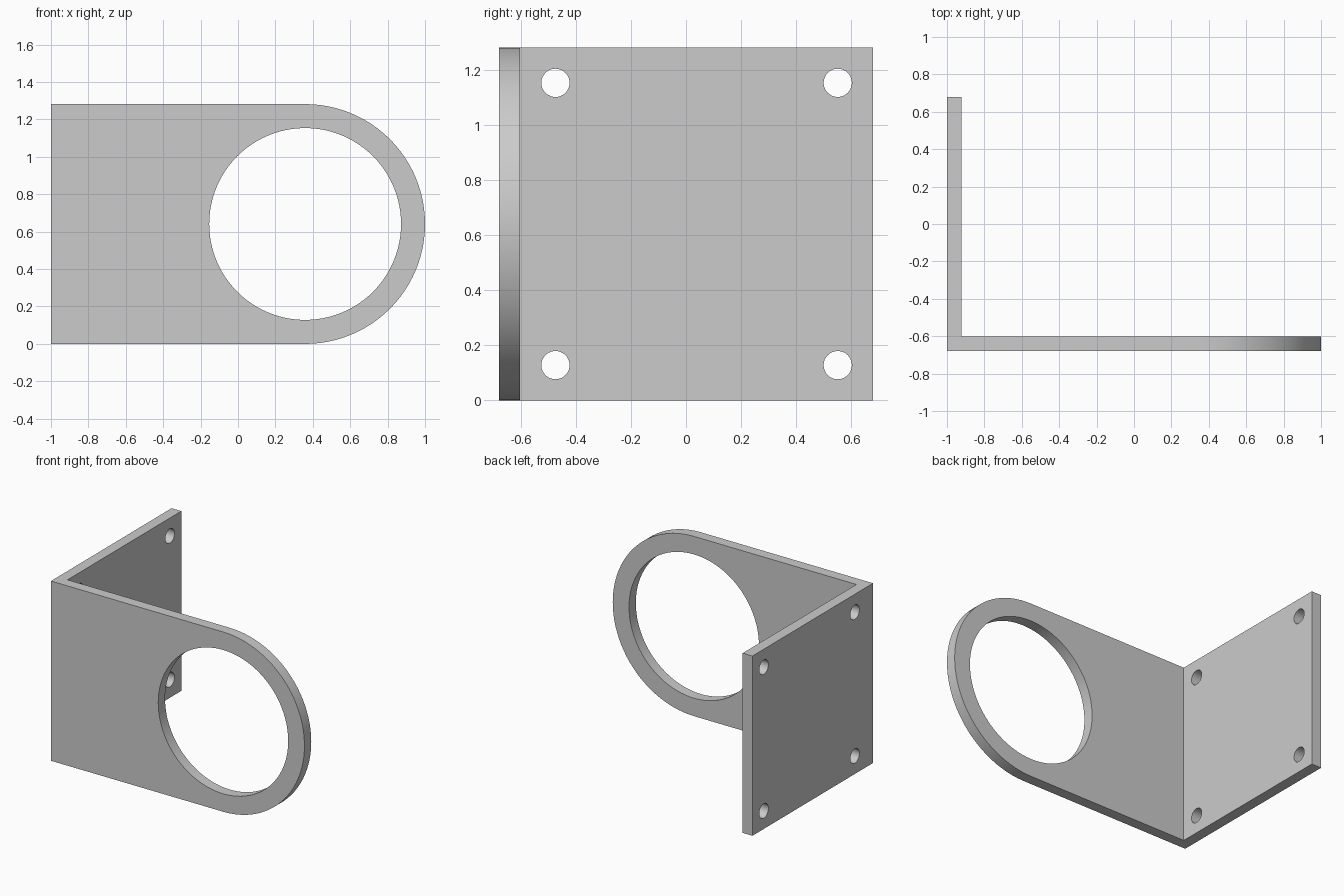
import bpy, bmesh
from math import sin, cos, pi, radians
from mathutils import Matrix, Vector

default_cube = bpy.data.objects.get("Cube")
if default_cube:
    bpy.data.objects.remove(default_cube, do_unlink=True)

U = 1 / 39                      # one design unit
THICK, HEIGHT = 3 * U, 50 * U
X_LEFT, Y_FRONT, Y_BACK = -1.0, -26.5 * U, 26.5 * U
RADIUS = HEIGHT / 2
RING_X = 1 - RADIUS
SEGMENTS = 96

grey = bpy.data.materials.new("light grey")
grey.use_nodes = True
COLOUR = (0.6, 0.6, 0.6, 1)
grey.diffuse_color = COLOUR
grey.node_tree.nodes["Principled BSDF"].inputs["Base Color"].default_value = COLOUR


def add_object(name, bm):
    bmesh.ops.recalc_face_normals(bm, faces=bm.faces)
    mesh = bpy.data.meshes.new(name)
    bm.to_mesh(mesh)
    bm.free()
    mesh.materials.append(grey)
    obj = bpy.data.objects.new(name, mesh)
    bpy.context.collection.objects.link(obj)
    return obj


def extrude_profile(name, points, depth):
    bm = bmesh.new()
    face = bm.faces.new([bm.verts.new(p) for p in points])
    new = bmesh.ops.extrude_face_region(bm, geom=[face])["geom"]
    verts = [v for v in new if isinstance(v, bmesh.types.BMVert)]
    bmesh.ops.translate(bm, verts=verts, vec=depth)
    return add_object(name, bm)


def cylinder(name, centre, radius, axis, segments):
    bm = bmesh.new()
    turn = Vector((0, 0, 1)).rotation_difference(Vector(axis)).to_matrix().to_4x4()
    bmesh.ops.create_cone(bm, cap_ends=True, segments=segments, radius1=radius,
                          radius2=radius, depth=THICK * 3,
                          matrix=Matrix.Translation(centre) @ turn)
    return add_object(name, bm)


def combine(target, tool, operation):
    mod = target.modifiers.new(tool.name, "BOOLEAN")
    mod.operation, mod.object, mod.solver = operation, tool, "EXACT"
    bpy.context.view_layer.objects.active = target
    bpy.ops.object.modifier_apply(modifier=mod.name)
    bpy.data.objects.remove(tool, do_unlink=True)


# Front plate with a semicircular end
outline = [(X_LEFT, Y_FRONT, HEIGHT), (X_LEFT, Y_FRONT, 0)]
half = SEGMENTS // 2
for i in range(half + 1):
    a = -pi / 2 + pi * i / half
    outline.append((RING_X + RADIUS * cos(a), Y_FRONT, RADIUS + RADIUS * sin(a)))
bracket = extrude_profile("bracket", outline, (0, THICK, 0))

# Mounting plate, joined at the corner
side = [(X_LEFT, Y_FRONT, 0), (X_LEFT, Y_BACK, 0),
        (X_LEFT, Y_BACK, HEIGHT), (X_LEFT, Y_FRONT, HEIGHT)]
combine(bracket, extrude_profile("mounting_plate", side, (THICK, 0, 0)), "UNION")

# Large ring opening
combine(bracket, cylinder("ring_hole", (RING_X, Y_FRONT + THICK / 2, RADIUS),
                          20 * U, (0, 1, 0), SEGMENTS), "DIFFERENCE")

# Four screw holes
inset = 5 * U
for y in (Y_FRONT + THICK + inset, Y_BACK - inset):
    for z in (inset, HEIGHT - inset):
        combine(bracket, cylinder("screw_hole", (X_LEFT + THICK / 2, y, z),
                                  2 * U, (1, 0, 0), 40), "DIFFERENCE")

# Smooth curved walls, sharp plate edges
for obj in bpy.context.selected_objects:
    obj.select_set(False)
bracket.select_set(True)
bpy.context.view_layer.objects.active = bracket
bpy.ops.object.shade_smooth_by_angle(angle=radians(30))
